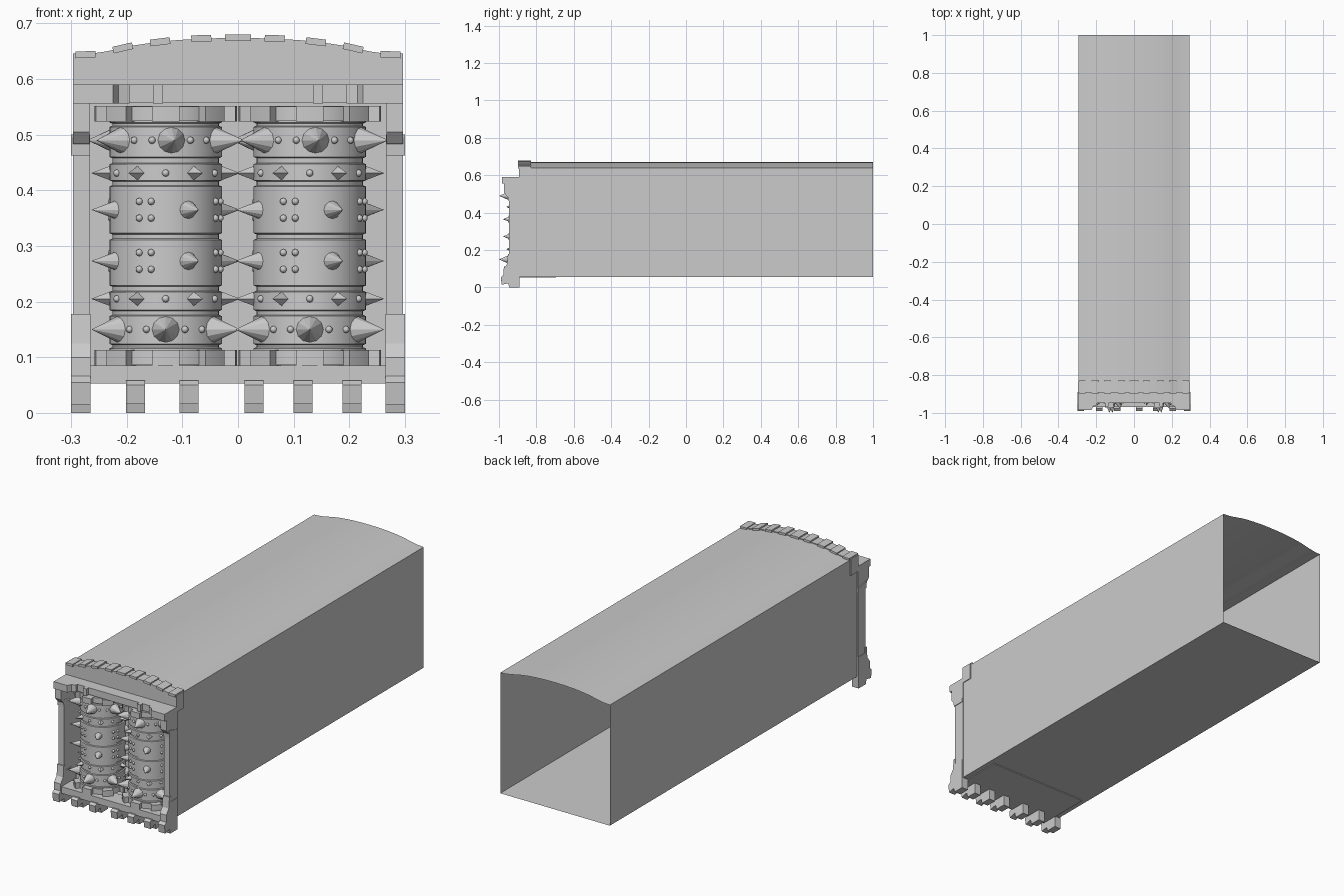
import bpy, bmesh
from math import radians, sin, cos, pi
from mathutils import Matrix, Vector

if "Cube" in bpy.data.objects:
    bpy.data.objects.remove(bpy.data.objects["Cube"])


def finish(name, bm, smooth=None):
    bmesh.ops.recalc_face_normals(bm, faces=bm.faces)
    me = bpy.data.meshes.new(name)
    bm.to_mesh(me)
    bm.free()
    ob = bpy.data.objects.new(name, me)
    bpy.context.collection.objects.link(ob)
    if smooth:
        bpy.ops.object.select_all(action='DESELECT')
        ob.select_set(True)
        bpy.context.view_layer.objects.active = ob
        bpy.ops.object.shade_smooth_by_angle(angle=radians(smooth))
    return ob


def add_prism(bm, pts, axis, a, b, caps=True):
    """Extrude a 2D outline along x (points are y,z), y (x,z) or z (x,y)."""
    def place(p, t):
        return {'x': (t, p[0], p[1]), 'y': (p[0], t, p[1]), 'z': (p[0], p[1], t)}[axis]
    r0 = [bm.verts.new(place(p, a)) for p in pts]
    r1 = [bm.verts.new(place(p, b)) for p in pts]
    n = len(pts)
    for i in range(n):
        bm.faces.new((r0[i], r0[(i + 1) % n], r1[(i + 1) % n], r1[i]))
    if caps:
        bm.faces.new(r0)
        bm.faces.new(r1)


def prism(name, pts, axis, a, b, caps=True, smooth=None):
    bm = bmesh.new()
    add_prism(bm, pts, axis, a, b, caps)
    return finish(name, bm, smooth)


def box(name, x0, x1, y0, y1, z0, z1):
    return prism(name, [(x0, z0), (x1, z0), (x1, z1), (x0, z1)], 'y', y0, y1)


# Long hollow hull with arched roof, open at the rear
half = [(0.293, 0.64), (0.262, 0.642), (0.235, 0.646), (0.19, 0.656),
        (0.15, 0.662), (0.11, 0.666), (0.06, 0.669)]
arch = half + [(0, 0.67)] + [(-x, z) for x, z in reversed(half)]
prism('hull_shell', [(-0.293, 0.057), (0.293, 0.057)] + arch, 'y', -0.89, 1.0, False, 25)

# Recess that holds the rollers: open at the front
bm = bmesh.new()
add_prism(bm, [(-0.268, 0.053), (0.268, 0.053), (0.268, 0.558), (-0.268, 0.558)], 'y', -0.94, -0.695, False)
bm.verts.ensure_lookup_table()
bm.faces.new(bm.verts[4:8])
finish('roller_recess', bm)

# Arched roof trim with side flaps and studs
prism('roof_trim', [(-0.293, 0.588), (0.293, 0.588)] + [(x, z + 0.004) for x, z in arch], 'y', -0.892, -0.835)
for s in (-1, 1):
    box('trim_flap', s * 0.284, s * 0.297, -0.892, -0.835, 0.565, 0.646)
for x, z, tilt in ((0, .674, 0), (.066, .673, 2), (.14, .667, 7), (.207, .656, 13), (.274, .644, 2)):
    for s in ((1, -1) if x else (1,)):
        w = 0.023 if x == 0 else 0.018
        ob = box('roof_stud', -w, w, -0.897, -0.828, -0.006, 0.006)
        ob.location = (s * x, 0, z)
        ob.rotation_euler = (0, s * radians(tilt), 0)

# Front frame: posts, lintel, sill
box('lintel', -0.297, 0.297, -0.948, -0.888, 0.557, 0.59)
box('sill', -0.27, 0.27, -0.97, -0.888, 0.053, 0.085)
foot = [(-0.89, 0), (-0.945, 0), (-0.95, 0.022), (-0.985, 0.015), (-0.99, 0.055), (-0.976, 0.066),
        (-0.976, 0.1), (-0.957, 0.125), (-0.952, 0.178), (-0.94, 0.178), (-0.94, 0.152), (-0.89, 0.152)]
for s in (-1, 1):
    box('post', s * 0.267, s * 0.297, -0.947, -0.888, 0.055, 0.59)
    prism('post_foot', foot, 'x', s * 0.265, s * 0.3)
    prism('post_bracket', [(-0.89, 0.463), (-0.95, 0.463), (-0.953, 0.5), (-0.97, 0.515), (-0.97, 0.482),
                           (-0.97, 0.55), (-0.89, 0.55)][:3] + [(-0.953, 0.483), (-0.89, 0.483)][1:],
          'x', s * 0.266, s * 0.3)
    prism('corner_post', [(-0.945, 0.48), (-0.955, 0.485), (-0.972, 0.505), (-0.972, 0.56), (-0.945, 0.56)],
          'x', s * 0.267, s * 0.297)
    prism('corner_block', [(s * x, y) for x, y in ((0.297, -0.945), (0.297, -0.984), (0.225, -0.984),
                                                  (0.215, -0.965), (0.195, -0.958), (0.195, -0.945))],
          'z', 0.556, 0.59)
    box('lintel_tab', s * 0.135, s * 0.153, -0.965, -0.94, 0.556, 0.59)

# Row of hooked claws under the sill
claw = [(-0.89, 0.056), (-0.89, 0), (-0.943, 0), (-0.95, 0.026), (-0.985, 0.016), (-0.99, 0.05), (-0.978, 0.058)]
for x in (-0.184, -0.088, 0.029, 0.117, 0.205):
    prism('claw', claw, 'x', x - 0.0172, x + 0.0172)

# Rollers
R = 0.101
bands = [(0.11, 0.118), (0.122, 0.176), (0.183, 0.219), (0.227, 0.313), (0.321, 0.409),
         (0.416, 0.449), (0.458, 0.516), (0.52, 0.528)]
profile = [(0.0, 0.085), (0.095, 0.085)]
for z0, z1 in bands:
    profile += [(0.096, z0), (R, z0 + 0.002), (R, z1 - 0.002), (0.096, z1)]
profile += [(0.095, 0.552), (0.0, 0.552)]


def roller_drum():
    bm = bmesh.new()
    vs = [bm.verts.new((r, 0, z)) for r, z in profile]
    es = [bm.edges.new(p) for p in zip(vs, vs[1:])]
    bmesh.ops.spin(bm, geom=vs + es, axis=(0, 0, 1), cent=(0, 0, 0), angle=2 * pi, steps=40)
    bmesh.ops.remove_doubles(bm, verts=bm.verts, dist=1e-5)
    return finish('roller_drum', bm, 30)


def ring_pos(deg, z, r):
    """Matrix at angle deg (0 = front, + = right) with local z pointing outward."""
    d = Vector((sin(radians(deg)), -cos(radians(deg)), 0))
    return Matrix.Translation(d * r + Vector((0, 0, z))) @ d.to_track_quat('Z', 'Y').to_matrix().to_4x4()


def roller_spikes():
    bm = bmesh.new()

    def row(z, start, count, rad, tip, sides):
        base = 0.092
        for k in range(count):
            m = ring_pos(start + 360 * k / count, z, (base + tip) / 2)
            bmesh.ops.create_cone(bm, cap_ends=True, segments=sides, radius1=rad, radius2=0,
                                  depth=tip - base, matrix=m)
    for z, a in ((0.49, 6), (0.15, 0)):
        row(z, a, 6, 0.027, 0.154, 12)
    for z in (0.431, 0.205):
        row(z, 30, 6, 0.016, 0.134, 4)
    for z in (0.365, 0.273):
        row(z, 24, 4, 0.019, 0.146, 12)
    return finish('roller_spikes', bm)


def roller_rivets():
    bm = bmesh.new()

    def row(z, start, count):
        for k in range(count):
            bmesh.ops.create_uvsphere(bm, u_segments=10, v_segments=6, radius=0.0065,
                                      matrix=ring_pos(start + 360 * k / count, z, R))
    for z, a in ((0.49, 6), (0.15, 0)):
        row(z, a + 20, 6)
        row(z, a - 20, 6)
    for z in (0.431, 0.205):
        row(z, 0, 6)
    for z in (0.365, 0.273):
        for dz in (-0.015, 0.015):
            row(z + dz, -15, 4)
            row(z + dz, 62, 4)
    return finish('roller_rivets', bm, 60)


# Toothed hub rings at both ends of the drum
def roller_hubs():
    bm = bmesh.new()
    for z0, z1 in ((0.085, 0.113), (0.524, 0.552)):
        for k in range(8):
            angs = [radians(45 * k + d) for d in (-11, 0, 11)]
            pts = [(0.128 * sin(a), -0.128 * cos(a)) for a in angs]
            pts += [(0.09 * sin(a), -0.09 * cos(a)) for a in reversed(angs)]
            add_prism(bm, pts, 'z', z0, z1)
        ring = [(0.108 * sin(pi * i / 20), -0.108 * cos(pi * i / 20)) for i in range(40)]
        add_prism(bm, ring, 'z', z0 + 0.001, z1 - 0.001)
    return finish('roller_hubs', bm, 30)


for part in (roller_drum(), roller_spikes(), roller_rivets(), roller_hubs()):
    part.location = (-0.13, -0.846, 0)
    twin = part.copy()
    twin.location.x = 0.129
    bpy.context.collection.objects.link(twin)
